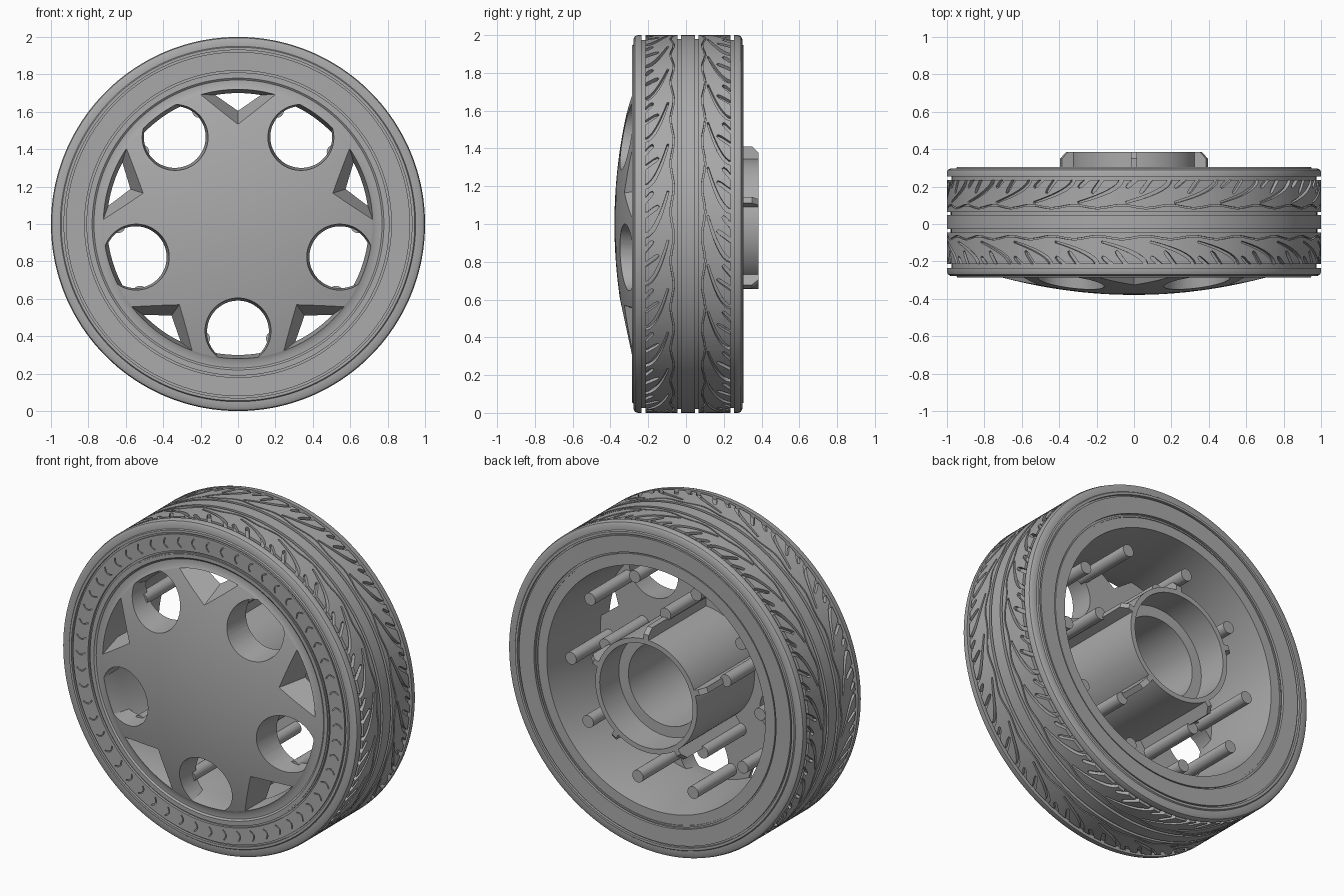
import bpy, bmesh
from math import sin, cos, pi, radians, tau
from mathutils import Vector

cube = bpy.data.objects.get("Cube")
if cube:
    bpy.data.objects.remove(cube, do_unlink=True)

grey = bpy.data.materials.new("plain grey")
grey.use_nodes = True
grey.diffuse_color = (0.4, 0.4, 0.4, 1)
grey.node_tree.nodes["Principled BSDF"].inputs["Base Color"].default_value = (0.4, 0.4, 0.4, 1)

MID = 0.01  # tread centre plane along the axle


def polar(r, a, y):
    """Point around the axle; angle measured from +x towards +z."""
    return Vector((r * cos(a), y, 1 + r * sin(a)))


def finish(name, bm):
    bmesh.ops.recalc_face_normals(bm, faces=bm.faces)
    mesh = bpy.data.meshes.new(name)
    bm.to_mesh(mesh)
    bm.free()
    mesh.materials.append(grey)
    ob = bpy.data.objects.new(name, mesh)
    bpy.context.collection.objects.link(ob)
    return ob


def loft(bm, rings, closed):
    """Join equal vertex rings; cap both ends unless the loft is closed."""
    rows = [[bm.verts.new(p) for p in ring] for ring in rings]
    n = len(rows[0])
    pairs = list(zip(rows, rows[1:] + rows[:1])) if closed else list(zip(rows, rows[1:]))
    for a, b in pairs:
        for i in range(n):
            j = (i + 1) % n
            bm.faces.new((a[i], a[j], b[j], b[i]))
    if not closed:
        bm.faces.new(rows[0])
        bm.faces.new(rows[-1])


def lathe(name, profile, steps=160):
    """Revolve a closed (radius, y) outline about the axle."""
    bm = bmesh.new()
    loft(bm, [[polar(r, tau * k / steps, y) for r, y in profile] for k in range(steps)], True)
    bmesh.ops.remove_doubles(bm, verts=bm.verts, dist=1e-5)
    return finish(name, bm)


def groove(bm, path, place, width, low, high, closed=False):
    """Ribbon-shaped cutter along a (u, v) path laid on a surface."""
    pts = [Vector(p) for p in path]
    rings = []
    for i, p in enumerate(pts):
        before = pts[i - 1] if i else p
        after = pts[i + 1] if i + 1 < len(pts) else p
        d = (after - before).normalized()
        w = width(i / (len(pts) - 1)) / 2
        side = Vector((0, w)) if closed else Vector((-d.y, d.x)) * w
        rings.append([place(p + side, low), place(p + side, high),
                      place(p - side, high), place(p - side, low)])
    loft(bm, rings, closed)


def cut(target, cutter):
    cutter.hide_render = True
    mod = target.modifiers.new("cut", "BOOLEAN")
    mod.operation = "DIFFERENCE"
    mod.solver = "EXACT"
    mod.object = cutter
    bpy.context.view_layer.objects.active = target
    bpy.ops.object.modifier_apply(modifier=mod.name)
    bpy.data.objects.remove(cutter, do_unlink=True)


def smooth(ob, angle=30):
    bpy.ops.object.select_all(action="DESELECT")
    ob.select_set(True)
    bpy.context.view_layer.objects.active = ob
    bpy.ops.object.shade_smooth_by_angle(angle=radians(angle))


# Tyre: half outline from the bore to the tread centre, then mirrored
half = [(0.80, 0.26), (0.80, 0.285), (0.81, 0.285), (0.81, 0.275), (0.82, 0.275), (0.82, 0.29),
        (0.92, 0.292), (0.92, 0.28), (0.93, 0.28), (0.93, 0.295), (0.945, 0.295), (0.95, 0.288),
        (0.98, 0.288), (0.995, 0.28), (1.0, 0.265), (1.0, 0.245), (0.975, 0.245), (0.975, 0.225),
        (1.0, 0.225), (1.0, 0.055), (0.98, 0.055), (0.98, 0.037), (1.0, 0.037)]
outline = [(r, MID + y) for r, y in half] + [(r, MID - y) for r, y in reversed(half)]
tyre = lathe("tyre", outline, 180)


def on_tread(p, r):
    return polar(r, p.x, MID + p.y)


def on_sidewall(p, y):
    return polar(p.y, p.x, y)


# Tread pattern: long swooshes, short hooks and wavy rings on both halves
bm = bmesh.new()
pitch = tau / 24
for s in (-1, 1):
    for k in range(24):
        start = pitch * (k + 0.25 * s)
        sweep = [(start + 0.24 * t ** 1.5, s * (0.235 - 0.13 * t ** 0.75))
                 for t in [i / 9 for i in range(10)]]
        groove(bm, sweep, on_tread, lambda t: 0.026 - 0.016 * t, 0.978, 1.03)
        for offset, reach in ((0.085, 0.05), (0.16, 0.08)):
            hook = [(start - offset + pitch + 0.06 * t, s * (0.235 - reach * t))
                    for t in (0, 0.4, 0.8, 1)]
            groove(bm, hook, on_tread, lambda t: 0.022 if t < 0.9 else 0.012, 0.978, 1.03)
    wave = [(tau * i / 360, s * (0.083 + 0.008 * sin(24 * tau * i / 360))) for i in range(360)]
    groove(bm, wave, on_tread, lambda t: 0.008, 0.985, 1.03, True)
cut(tyre, finish("tread_cutter", bm))

# Row of small curved marks on the front sidewall
bm = bmesh.new()
for k in range(56):
    a = tau * k / 56
    mark = [(a + 0.022 * sin(pi * t), 0.84 + 0.06 * t) for t in (0, 0.25, 0.5, 0.75, 1)]
    groove(bm, mark, on_sidewall, lambda t: 0.007, -0.31, -0.274)
cut(tyre, finish("mark_cutter", bm))
smooth(tyre)

# Rim: hollow barrel between the tyre and the wheel cover
rim = lathe("rim_barrel", [(0.802, 0.29), (0.74, 0.29), (0.70, -0.17), (0.72, -0.282),
                           (0.74, -0.272), (0.77, -0.272), (0.78, -0.28), (0.802, -0.28)])
smooth(rim)

# Wheel cover: domed disc with a shallow ring, hollowed behind by the hub bore
dome = [(r, -0.379 + 0.097 * (r / 0.72) ** 2) for r in [0.72 * i / 16 for i in range(17)]]
cover = lathe("wheel_cover", dome + [(0.70, -0.17), (0.25, -0.17), (0.25, -0.32), (0, -0.32)])

bm = bmesh.new()
for k in range(5):
    # round opening, tapering inwards
    a = -pi / 2 + tau * k / 5
    centre = polar(0.575, a, 0)
    loft(bm, [[centre + Vector((r * cos(t), y, r * sin(t))) for t in [tau * i / 48 for i in range(48)]]
              for r, y in ((0.185, -0.42), (0.160, -0.1))], False)
    # triangular opening with sloping walls
    out = Vector((cos(a + pi), 0, sin(a + pi)))
    side = Vector((-out.z, 0, out.x))
    loft(bm, [[Vector((0, y, 1)) + out * (tip + h) + side * w
               for w, h in ((0, 0), (0.36, 0.25), (-0.36, 0.25))]
              for tip, y in ((0.49, -0.42), (0.637, -0.1))], False)
cut(cover, finish("opening_cutter", bm))
smooth(cover, 20)

# Hub: stepped hollow sleeve
hub = lathe("hub_sleeve", [(0.345, -0.2), (0.345, 0.385), (0.315, 0.385), (0.315, 0.2),
                           (0.25, 0.2), (0.25, -0.2)], 96)
smooth(hub)

# Hub ribs: chamfered fins along the sleeve
bm = bmesh.new()
for k in range(5):
    a = pi / 2 + tau * k / 5
    tangent = Vector((-sin(a), 0, cos(a))) * 0.017
    fin = [polar(r, a, y) for r, y in ((0.33, -0.2), (0.41, -0.2), (0.41, 0.35), (0.375, 0.385), (0.33, 0.385))]
    loft(bm, [[p + tangent * s for p in fin] for s in (-1, 1)], False)
finish("hub_ribs", bm)

# Mounting pins: three behind each triangular opening
bm = bmesh.new()
for k in range(5):
    for r, turn in ((0.43, 0), (0.64, 19), (0.64, -19)):
        c = polar(r, pi / 2 + tau * k / 5 + radians(turn), 0)
        loft(bm, [[c + Vector((0.037 * cos(t), y, 0.037 * sin(t))) for t in [tau * i / 24 for i in range(24)]]
                  for y in (-0.2, 0.2)], False)
smooth(finish("mounting_pins", bm))
